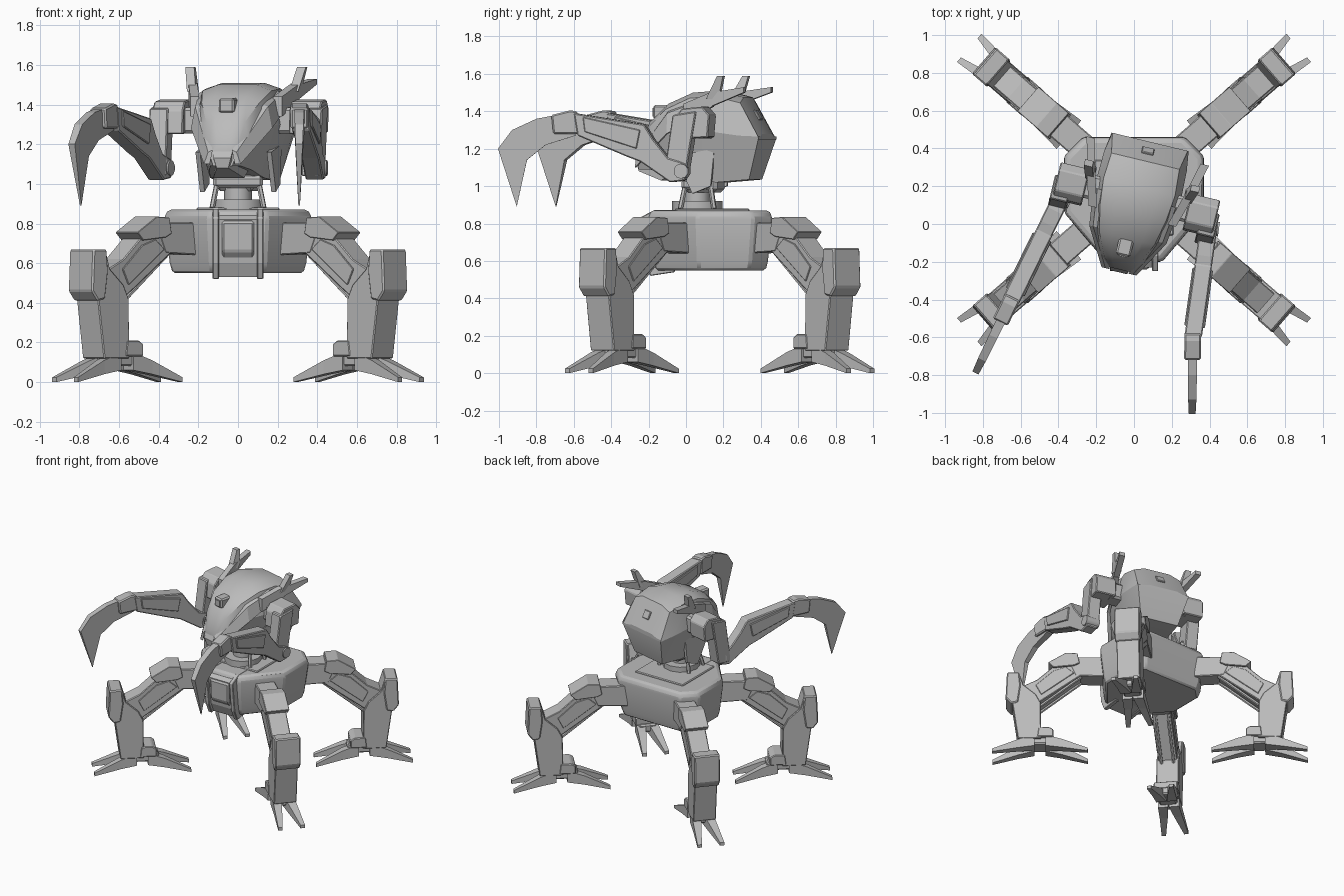
import bpy, bmesh, math
from mathutils import Matrix, Vector

cube = bpy.data.objects.get("Cube")
if cube:
    bpy.data.objects.remove(cube)

metal = bpy.data.materials.new("grey_metal")
metal.use_nodes = True
GREY = (0.5, 0.5, 0.5, 1)
metal.diffuse_color = GREY
metal.node_tree.nodes["Principled BSDF"].inputs["Base Color"].default_value = GREY


def finish(name, bm, frame, bevel=0.0, smooth=0):
    bmesh.ops.recalc_face_normals(bm, faces=bm.faces)
    me = bpy.data.meshes.new(name)
    bm.to_mesh(me)
    bm.free()
    me.materials.append(metal)
    ob = bpy.data.objects.new(name, me)
    ob.matrix_world = frame
    bpy.context.collection.objects.link(ob)
    if bevel:
        mod = ob.modifiers.new("edge_chamfer", "BEVEL")
        mod.width, mod.segments, mod.limit_method = bevel, 1, "ANGLE"
    if smooth:
        bpy.ops.object.select_all(action="DESELECT")
        ob.select_set(True)
        bpy.context.view_layer.objects.active = ob
        bpy.ops.object.shade_smooth_by_angle(angle=math.radians(smooth))
    return ob


def loft(name, rings, frame, bevel=0.0, smooth=0):
    """Skin a list of equal-length point rings and cap both ends."""
    bm = bmesh.new()
    rows = [[bm.verts.new(p) for p in ring] for ring in rings]
    n = len(rows[0])
    for a, b in zip(rows, rows[1:]):
        for i in range(n):
            j = (i + 1) % n
            bm.faces.new((a[i], a[j], b[j], b[i]))
    bm.faces.new(rows[0])
    bm.faces.new(rows[-1])
    return finish(name, bm, frame, bevel, smooth)


def prism(name, outline, half, frame, off=0.0, bevel=0.0):
    """Side outline (u, z) given a thickness across v; half may vary by point."""
    w = half if isinstance(half, list) else [half] * len(outline)
    rings = [[(u, off + s * h, z) for (u, z), h in zip(outline, w)] for s in (-1, 1)]
    return loft(name, rings, frame, bevel)


def box(name, centre, size, frame, bevel=0.0):
    bm = bmesh.new()
    bmesh.ops.create_cube(bm, size=1, matrix=Matrix.Translation(centre) @ Matrix.Diagonal((*size, 1)))
    return finish(name, bm, frame, bevel)


def rod(name, a, b, radius, frame, sides=8):
    a, b = Vector(a), Vector(b)
    m = Matrix.Translation((a + b) / 2) @ (b - a).to_track_quat("Z", "Y").to_matrix().to_4x4()
    bm = bmesh.new()
    bmesh.ops.create_cone(bm, cap_ends=True, segments=sides, radius1=radius, radius2=radius,
                          depth=(b - a).length, matrix=m)
    return finish(name, bm, frame, smooth=50)


def heading(x, y, dx, dy):
    """Frame with u along (dx, dy), v sideways and z up."""
    return Matrix.Translation((x, y, 0)) @ Matrix.Rotation(math.atan2(dy, dx), 4, "Z")


WORLD = Matrix.Identity(4)
FORE = heading(0, 0, 0, 1)          # u = +y, v = -x

# Hull
outline = [(.27, .46), (.37, .36), (.37, .06), (.15, -.2)]
outline += [(-x, y) for x, y in reversed(outline)]
levels = [(.55, .89), (.6, .93), (.82, 1), (.85, .99), (.87, .94)]
loft("hull", [[(x * k, .15 + (y - .15) * k, z) for x, y in outline] for z, k in levels], WORLD, .012, 30)
box("hull_deck", (0, .14, .872), (.42, .4, .016), WORLD, .006)

# Front nose plate with raised cheeks
nose = [(0, .87), (-.15, .87), (-.23, .82), (-.2, .6), (-.17, .53), (-.05, .55)]
prism("nose_core", nose, .1, FORE)
rim = [(-.05, .872), (-.17, .872), (-.25, .83), (-.225, .6), (-.19, .52), (-.06, .54)]
for s in (-1, 1):
    prism("nose_cheek", rim, .016, FORE, s * .112, .004)
prism("nose_bib", [(-.19, .83), (-.24, .81), (-.235, .66), (-.2, .62)], .08, FORE, 0, .01)

# Four legs, drawn in a radial frame
hip_arm = [(.24, .64), (.24, .805), (.47, .805), (.5, .74), (.46, .65)]
hip_cap = [(.43, .75), (.445, .83), (.53, .835), (.66, .755), (.62, .715), (.47, .73)]
thigh = [(.41, .66), (.45, .79), (.62, .73), (.74, .62), (.86, .56), (.84, .44), (.74, .42)]
thigh_plate = [(.47, .67), (.53, .72), (.62, .69), (.75, .57), (.71, .49)]
shank = [(.84, .57), (.87, .67), (.9, .67), (.92, .41), (.88, .12), (.71, .12), (.715, .42), (.75, .49)]
knee_guard = [(.87, .67), (.96, .67), (.97, .46), (.93, .41), (.88, .42), (.86, .56)]
ankle = [(.62, .13), (.62, .19), (.65, .21), (.73, .21), (.74, .13)]
for sx in (-1, 1):
    for sy in (-1, 1):
        leg = heading(sx * .065, .18 + sy * .05, sx, sy * .87)
        prism("hip_arm", hip_arm, .072, leg, 0, .006)
        prism("hip_cap", hip_cap, .086, leg, 0, .003)
        prism("thigh", thigh, .07, leg, 0, .005)
        prism("thigh_plate", thigh_plate, .077, leg, 0, .003)
        prism("shank", shank, .084, leg, 0, .005)
        prism("knee_guard", knee_guard, .094, leg, 0, .008)
        prism("ankle", ankle, .088, leg, 0, .006)
        box("foot_pad", (.72, 0, .11), (.24, .13, .06), leg, .01)
        for v in (-1, 1):
            rod("thigh_piston", (.42, v * .045, .65), (.73, v * .045, .4), .012, leg, 6)
            for d in (-1, 1):       # splayed toes
                loft("toe", [[(.72 + d * r, v * (c + e), z) for e, z in
                              ((-w, lo), (w, lo), (w, hi), (-w, hi))]
                             for r, c, w, lo, hi in ((.04, .04, .038, .06, .15),
                                                     (.16, .054, .03, .04, .11),
                                                     (.35, .083, .016, 0, .024))], leg)

# Waist
rod("waist_ring", (0, .06, .87), (0, .06, .92), .135, WORLD, 12)
rod("waist_core", (0, .06, .9), (0, .06, 1.05), .07, WORLD, 12)
box("waist_collar", (0, .05, 1.01), (.25, .15, .06), WORLD, .015)
for s in (-1, 1):
    for y in (-.03, .15):
        rod("waist_strut", (s * .13, y, .88), (s * .09, y * .6 + .03, 1.08), .014, WORLD, 6)

# Torso, turned towards the right
TURN = Matrix.Translation((0, .08, 0)) @ Matrix.Rotation(math.radians(-13.5), 4, "Z")
SIDE = TURN @ FORE


def ring(y, top, mid, low, wt, wm, wl, lean=0.0):
    half = [(wt * .55, y, top), (wt, y, top - .03), (wm, y, mid), (wl, y + lean, low)]
    return half + [(-x, v, z) for x, v, z in reversed(half)]


loft("torso_shell", [ring(.365, 1.28, 1.265, 1.255, .205, .21, .205),
                     ring(.26, 1.475, 1.27, 1.035, .185, .225, .15, .04),
                     ring(.12, 1.51, 1.29, 1.02, .195, .23, .15),
                     ring(-.02, 1.5, 1.3, 1.03, .18, .22, .14),
                     ring(-.16, 1.44, 1.29, 1.07, .15, .18, .11),
                     ring(-.27, 1.34, 1.22, 1.09, .1, .12, .08),
                     ring(-.33, 1.2, 1.14, 1.09, .055, .065, .05)], TURN, 0, 27)
box("torso_base", (0, .02, 1.025), (.2, .18, .12), TURN, .02)
chin = [(-.3, 1.23), (-.345, 1.13), (-.335, 1.08), (-.2, 1.03), (-.12, 1.08)]
prism("chin", chin, [.062, .045, .03, .08, .09], SIDE)
box("brow_sensor", (0, -.205, 1.395), (.08, .1, .075), TURN, .01)
box("brow_lens", (0, -.257, 1.395), (.045, .008, .045), TURN)
hatch = Matrix.Translation((0, .314, 1.38)) @ Matrix.Rotation(math.radians(-61), 4, "X")
box("back_hatch", (0, 0, 0), (.065, .06, .016), TURN @ hatch, .004)

# Shoulders, horns and side armour, mirrored on the torso
for s in (-1, 1):
    bars = [(.19, .06, 1.47, 1.38), (.165, -.14, 1.4, 1.28), (.05, -.34, 1.17, 1.1)]
    loft("cheek_armour", [[(s * (x + a), y, z) for a, z in
                           ((0, hi), (.024, hi - .01), (.045, lo), (.015, lo))]
                          for x, y, hi, lo in bars], TURN)
    base, fork = Vector((.215, -.04, 1.39)), Vector((.265, .13, 1.465))
    for name, a, b, wa, wb in (("horn_base", base, fork, .05, .04),
                               ("horn_spike", fork, Vector((.29, .18, 1.59)), .034, .016),
                               ("horn_blade", fork, Vector((.31, .315, 1.515)), .036, .014)):
        up = Vector((0, 0, 1)) if name != "horn_spike" else Vector((0, -1, 0))
        side = Vector((.023, 0, 0))
        loft(name, [[Vector((s * q.x, q.y, q.z)) for q in
                     (p - side - up * w, p + side - up * w, p + side + up * w, p - side + up * w)]
                    for p, w in ((a, wa), (b, wb))], TURN)
    box("shoulder_joint", (s * .25, .06, 1.32), (.14, .13, .13), TURN, .015)
    pad = [(-.05, 1.25), (-.04, 1.37), (.0, 1.415), (.11, 1.425), (.15, 1.38), (.14, 1.26)]
    prism("shoulder_pad", pad, .08, SIDE, -s * .355, .006)
    upper = [(-.05, 1.38), (.08, 1.4), (.02, 1.05), (-.1, 1.04)]
    prism("upper_arm", upper, .048, SIDE, -s * .4, .006)
    prism("hip_guard", [(-.1, 1.16), (.12, 1.2), (.1, 1.0), (.0, .96)], .012, SIDE, -s * .185)

# Arms: forearm and hooked claw each lie in their own vertical plane
forearm = [(-.03, 1.12), (-.02, 1.03), (.06, 1.02), (.22, 1.13), (.3, 1.16), (.56, 1.27),
           (.58, 1.39), (.2, 1.33), (.15, 1.25), (.07, 1.15)]
guard = [(.24, 1.2), (.22, 1.3), (.53, 1.37), (.52, 1.29)]
wrist = [(.55, 1.28), (.56, 1.4), (.6, 1.405), (.7, 1.38), (.69, 1.28)]
claw = [(.57, 1.4), (.78, 1.36), (.91, 1.3), (.985, 1.2), (.885, .89), (.83, 1.14), (.73, 1.22), (.57, 1.27)]
taper = [.026, .024, .022, .018, .004, .018, .022, .026]
left = (heading(.395, -.02, -.085, -.6), heading(.314, -.02, -.006, -.98), 1)
right = (heading(-.385, .14, -.455, -.93), heading(-.385, .14, -.455, -.93), 1.05)
for arm, hand, k in (left, right):
    for name, shape, half, frame, edge in (("forearm", forearm, .046, arm, .006),
                                           ("forearm_guard", guard, .055, arm, .004),
                                           ("wrist", wrist, .044, hand, .008),
                                           ("claw", claw, taper, hand, 0)):
        prism(name, [(u * k, z) for u, z in shape], half, frame, 0, edge)
    rod("elbow_pin", (.0, -.055, 1.08), (.0, .055, 1.08), .04, arm, 10)
